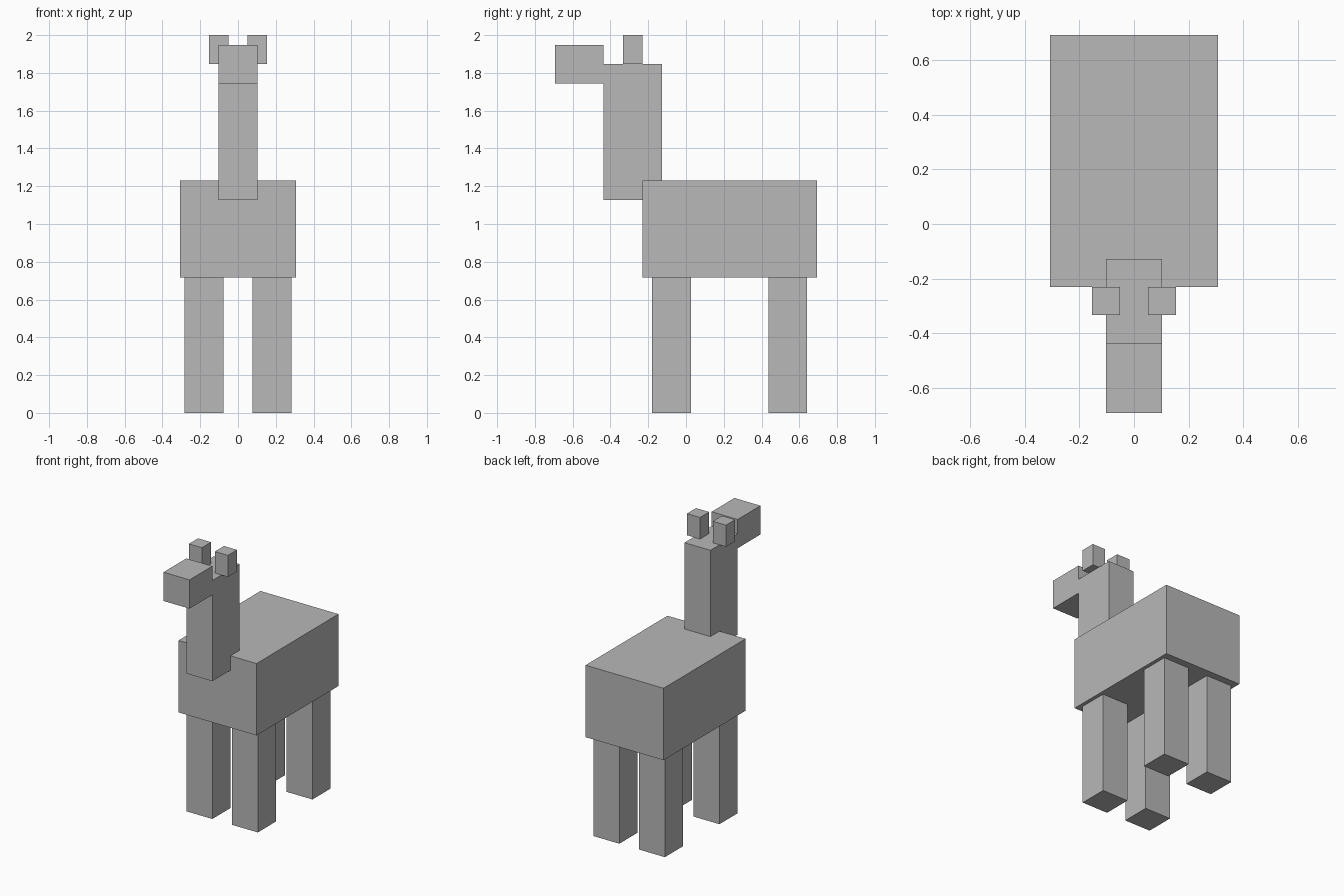
import bpy
import bmesh
from mathutils import Vector

default = bpy.data.objects.get("Cube")
if default:
    bpy.data.objects.remove(default, do_unlink=True)

# The whole model sits on a block grid that is 39 units tall
UNIT = 2 / 39

grey = bpy.data.materials.new("plain_grey")
grey.use_nodes = True
colour = (0.48, 0.48, 0.48, 1)
grey.diffuse_color = colour
grey.node_tree.nodes["Principled BSDF"].inputs["Base Color"].default_value = colour


def block(name, low, high):
    """Add a box between two corners given in grid units."""
    low, high = Vector(low) * UNIT, Vector(high) * UNIT
    size, centre = high - low, (low + high) / 2
    mesh = bpy.data.meshes.new(name)
    bm = bmesh.new()
    bmesh.ops.create_cube(bm, size=1)
    bmesh.ops.scale(bm, vec=size, verts=bm.verts)
    bm.to_mesh(mesh)
    bm.free()
    mesh.materials.append(grey)
    obj = bpy.data.objects.new(name, mesh)
    obj.location = centre
    bpy.context.collection.objects.link(obj)


def block_pair(name, low, high):
    """Add a box on the left (+x) and its mirror on the right."""
    block("left_" + name, low, high)
    block("right_" + name, (-high[0], *low[1:]), (-low[0], *high[1:]))


# Trunk, neck and muzzle
block("body", (-6, -4.5, 14), (6, 13.5, 24))
block("neck", (-2, -8.5, 22), (2, -2.5, 36))
block("muzzle", (-2, -13.5, 34), (2, -8.5, 38))

# Ears overhang the sides of the neck
block_pair("ear", (1, -6.5, 36), (3, -4.5, 39))

# Legs
for place, front in (("front", -3.5), ("back", 8.5)):
    block_pair(place + "_leg", (1.5, front, 0), (5.5, front + 4, 14))
